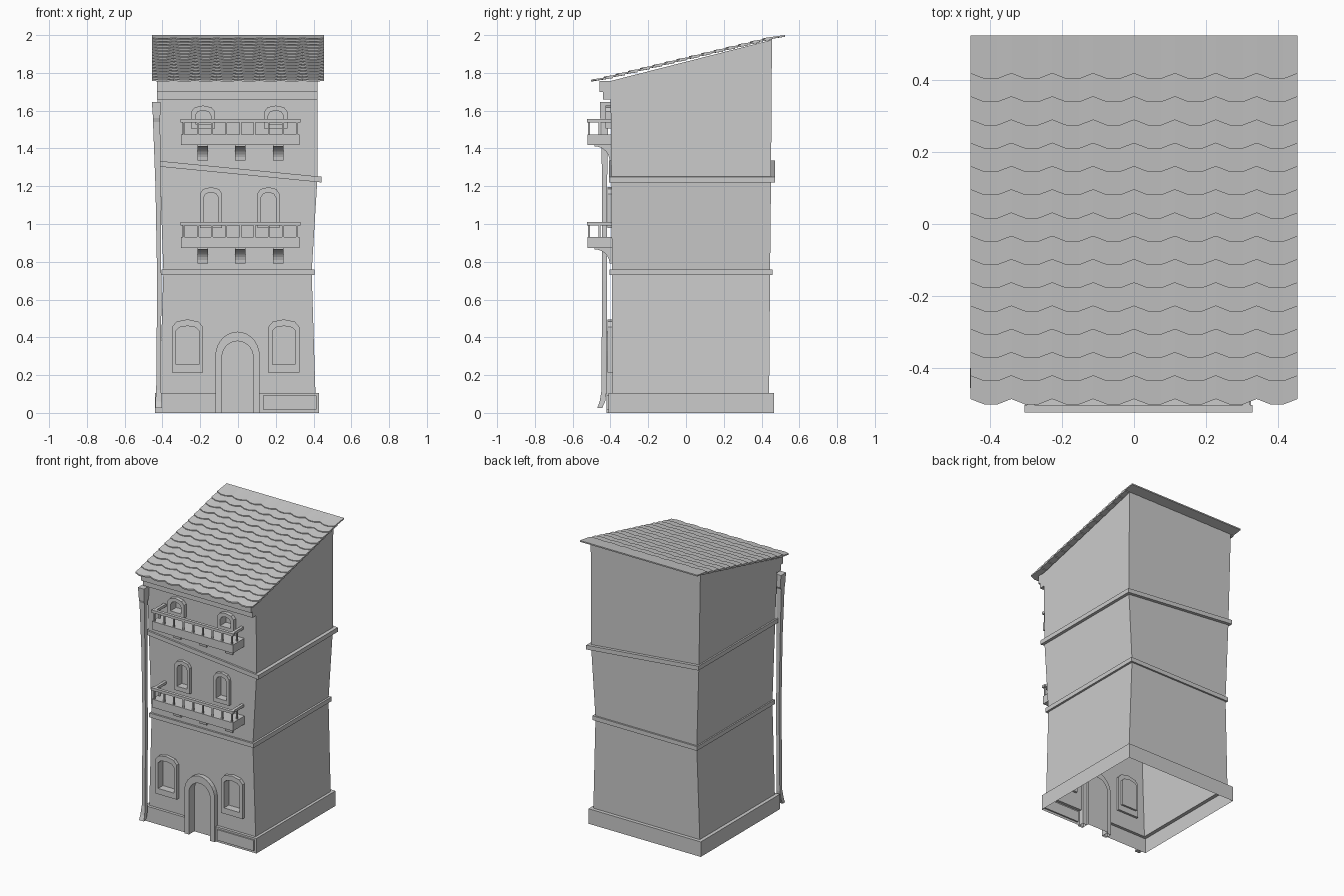
import bpy, bmesh, math

if "Cube" in bpy.data.objects:
    bpy.data.objects.remove(bpy.data.objects["Cube"])


def make(name, verts, faces):
    me = bpy.data.meshes.new(name)
    bm = bmesh.new()
    vs = [bm.verts.new(v) for v in verts]
    for f in faces:
        bm.faces.new([vs[i] for i in f])
    bmesh.ops.recalc_face_normals(bm, faces=bm.faces)
    bm.to_mesh(me)
    bm.free()
    ob = bpy.data.objects.new(name, me)
    bpy.context.collection.objects.link(ob)
    return ob


def loft(name, rings):
    n = len(rings[0])
    faces = [tuple(range(n)), tuple(range((len(rings) - 1) * n, len(rings) * n))]
    for r in range(len(rings) - 1):
        for i in range(n):
            j = (i + 1) % n
            faces.append((r * n + i, r * n + j, (r + 1) * n + j, (r + 1) * n + i))
    return make(name, [p for r in rings for p in r], faces)


def rect(x0, x1, y0, y1, z, dx=0, dy=0):
    # dx, dy: rise of the ring towards the right and the back
    return [(x0, y0, z), (x1, y0, z + dx), (x1, y1, z + dx + dy), (x0, y1, z + dy)]


def box(name, x0, x1, y0, y1, z0, z1):
    return loft(name, [rect(x0, x1, y0, y1, z0), rect(x0, x1, y0, y1, z1)])


def arch(x0, x1, z0, spring, top, n):
    cx, r = (x0 + x1) / 2, (x1 - x0) / 2
    pts = [(x0, z0)]
    for i in range(n + 1):
        a = math.pi * (1 - i / n)
        pts.append((cx + r * math.cos(a), spring + (top - spring) * math.sin(a)))
    return pts + [(x1, z0)]


def frame(name, outer, inner, yf, closed=True):
    n = len(outer)
    yb = -0.375
    loops = [[(x, yb, z) for x, z in outer], [(x, yf, z) for x, z in outer],
             [(x, yf, z) for x, z in inner], [(x, yb, z) for x, z in inner]]
    faces = []
    for k in range(4):
        for i in range(n if closed else n - 1):
            j, m = (i + 1) % n, (k + 1) % 4
            faces.append((k * n + i, k * n + j, m * n + j, m * n + i))
    make(name, [p for l in loops for p in l], faces)


# Crooked walls with plinth
walls = loft("walls", [
    rect(-0.44, 0.43, -0.41, 0.465, 0), rect(-0.44, 0.43, -0.41, 0.465, 0.105),
    rect(-0.415, 0.41, -0.39, 0.44, 0.105), rect(-0.395, 0.39, -0.392, 0.445, 0.745),
    rect(-0.415, 0.42, -0.395, 0.45, 1.32, -0.085),
    rect(-0.43, 0.42, -0.40, 0.455, 1.757, 0, 0.218)])

# Storey bands
loft("lower_band", [rect(-0.405, 0.405, -0.405, 0.457, z) for z in (0.73, 0.76)])
loft("upper_band", [rect(-0.428, 0.443, -0.408, 0.472, z, -0.085) for z in (1.305, 1.335)])

# Windows: x0, x1, z0, spring, top, side border, sill, top border, front y
cutters = []
windows = [(-0.35, -0.185, 0.215, 0.455, 0.495, 0.022, 0.04, 0.035, -0.415),
           (0.16, 0.325, 0.215, 0.455, 0.495, 0.022, 0.04, 0.035, -0.415),
           (-0.202, -0.084, 0.98, 1.16, 1.195, 0.02, 0.03, 0.027, -0.415),
           (0.102, 0.22, 0.98, 1.16, 1.195, 0.02, 0.03, 0.027, -0.415),
           (-0.248, -0.122, 1.505, 1.595, 1.627, 0.022, 0.025, 0.025, -0.425),
           (0.138, 0.262, 1.505, 1.595, 1.627, 0.022, 0.025, 0.025, -0.425)]


def cutter(inner):
    cutters.append(loft("opening_cutter", [[(x, y, z) for x, z in inner] for y in (-0.6, -0.362)]))


for x0, x1, z0, s, t, b, sill, bt, yf in windows:
    inner = arch(x0 + b, x1 - b, z0 + sill, s - 0.02, t - bt, 4)
    frame("window_frame", arch(x0, x1, z0, s, t, 4), inner, yf)
    cutter(inner)

# Door
frame("door_frame", arch(-0.12, 0.115, 0, 0.30, 0.43, 14),
      arch(-0.085, 0.08, 0, 0.295, 0.38, 14), -0.422, closed=False)
cutter(arch(-0.085, 0.08, -0.1, 0.295, 0.38, 14))

# Cut the recesses, then open the underside
bpy.context.view_layer.objects.active = walls
for c in cutters:
    c.hide_render = True
    m = walls.modifiers.new("recess", 'BOOLEAN')
    m.operation, m.solver, m.object = 'DIFFERENCE', 'EXACT', c
    bpy.ops.object.modifier_apply(modifier=m.name)
    bpy.data.objects.remove(c)
bm = bmesh.new()
bm.from_mesh(walls.data)
bmesh.ops.delete(bm, geom=[f for f in bm.faces if f.calc_center_median().z < 0.001], context='FACES')
bm.to_mesh(walls.data)
bm.free()

# Plinth panel and eaves cornice
box("plinth_panel", 0.132, 0.415, -0.42, -0.40, 0.017, 0.092)
box("cornice_upper", -0.43, 0.42, -0.457, -0.395, 1.70, 1.758)
box("cornice_lower", -0.43, 0.42, -0.44, -0.395, 1.66, 1.70)


# Balconies
def balcony(z):
    cx = 0.0125
    box("balcony_slab", -0.302, 0.326, -0.522, -0.385, z, z + 0.058)
    zr = z + 0.12
    box("balcony_front_rail", -0.305, 0.33, -0.525, -0.503, zr, zr + 0.018)
    xs = [(-0.287 + 0.075 * i, -0.514) for i in range(9)]
    for s in (-1, 1):
        x = cx + s * 0.3
        box("balcony_side_rail", x - 0.01, x + 0.01, -0.51, -0.39, zr, zr + 0.018)
        xs.append((x, -0.457))
    for x, y in xs:
        box("balcony_post", x - 0.005, x + 0.005, y - 0.005, y + 0.005, z + 0.05, zr + 0.005)
    # Concave corbels
    prof = [(-0.385, z + 0.005), (-0.485, z + 0.005), (-0.485, z - 0.006)]
    for i in range(1, 8):
        a = math.pi / 2 * (1 - i / 7)
        prof.append((-0.485 + 0.08 * math.cos(a), z - 0.08 + 0.074 * math.sin(a)))
    prof.append((-0.385, z - 0.08))
    for k in (-1, 0, 1):
        x = cx + 0.2 * k
        loft("balcony_corbel", [[(px, y, zz) for y, zz in prof] for px in (x - 0.028, x + 0.028)])


balcony(0.872)
balcony(1.417)

# Drainpipe with wide head and kicked-out foot
loft("drainpipe", [rect(*r) for r in [
    (-0.438, -0.402, -0.47, -0.444, 0.025), (-0.437, -0.404, -0.457, -0.428, 0.06),
    (-0.433, -0.407, -0.447, -0.42, 0.12), (-0.428, -0.406, -0.445, -0.418, 0.70),
    (-0.437, -0.41, -0.445, -0.418, 1.20), (-0.45, -0.412, -0.448, -0.412, 1.54),
    (-0.45, -0.412, -0.454, -0.40, 1.56), (-0.456, -0.41, -0.456, -0.40, 1.645)]])

# Roof: overlapping rows of scalloped tiles
verts, faces = [], []
W, ROWS, COLS, TH, SLOPE = 0.91 / 8, 15, 8, 0.009, 0.14
for r in range(ROWS):
    yf = -0.487 + 0.0647 * r
    yb = 0.525 if r == ROWS - 1 else yf + 0.10
    zf = 1.767 + 0.0156 * r
    for c in range(COLS):
        o = len(verts)
        for t, low in ((0, 0), (0.34, 1), (0.66, 1), (1, 0)):
            x = -0.455 + W * (c + t)
            y0 = yf - 0.015 * low
            z0 = zf - 0.004 * low
            zb = zf + (yb - yf) * SLOPE
            verts += [(x, y0, z0), (x, yb, zb), (x, yb, zb - TH), (x, y0, z0 - TH)]
        for k in range(3):
            for i in range(4):
                j = (i + 1) % 4
                a = o + 4 * k
                faces.append((a + i, a + j, a + 4 + j, a + 4 + i))
        faces += [(o, o + 1, o + 2, o + 3), (o + 12, o + 13, o + 14, o + 15)]
make("roof_tiles", verts, faces)
